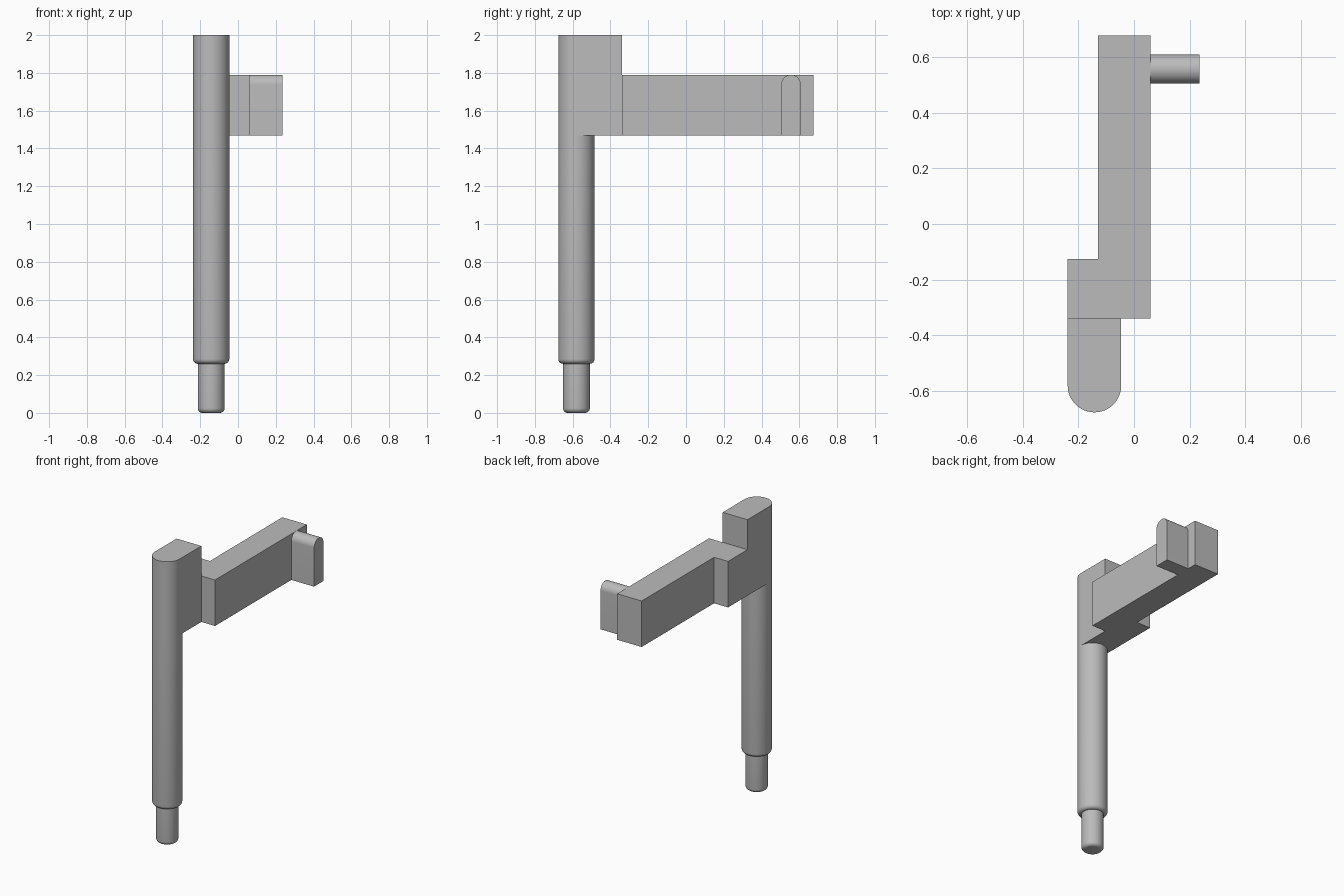
import bpy, bmesh
from math import pi, sin, cos, radians
from mathutils import Matrix, Vector

cube = bpy.data.objects.get("Cube")
if cube:
    bpy.data.objects.remove(cube, do_unlink=True)

grey = bpy.data.materials.new("plain grey")
grey.use_nodes = True
grey.diffuse_color = (0.5, 0.5, 0.5, 1)
grey.node_tree.nodes["Principled BSDF"].inputs["Base Color"].default_value = (0.5, 0.5, 0.5, 1)

# Main dimensions
SHAFT_X, SHAFT_Y, SHAFT_R = -0.142, -0.58, 0.096
LEFT, RIGHT = SHAFT_X - SHAFT_R, SHAFT_X + SHAFT_R
ARM_LEFT, ARM_RIGHT = -0.13, 0.06
HEAD_BACK, STEP_BACK, ARM_BACK = -0.34, -0.125, 0.676
ARM_LOW, ARM_TOP, HEAD_TOP = 1.468, 1.79, 2.0


def finish(bm, name):
    bmesh.ops.remove_doubles(bm, verts=bm.verts, dist=1e-5)
    bmesh.ops.recalc_face_normals(bm, faces=bm.faces)
    mesh = bpy.data.meshes.new(name)
    bm.to_mesh(mesh)
    bm.free()
    mesh.materials.append(grey)
    obj = bpy.data.objects.new(name, mesh)
    bpy.context.collection.objects.link(obj)
    return obj


def select(obj):
    bpy.ops.object.select_all(action="DESELECT")
    obj.select_set(True)
    bpy.context.view_layer.objects.active = obj


def arc(cx, cy, r, start, end, steps):
    angles = [radians(start + (end - start) * i / steps) for i in range(steps + 1)]
    return [(cx + r * cos(a), cy + r * sin(a)) for a in angles]


def prism(name, points, direction):
    """Extrude a closed outline of 3D points along a direction."""
    bm = bmesh.new()
    face = bm.faces.new([bm.verts.new(p) for p in points])
    extruded = bmesh.ops.extrude_face_region(bm, geom=[face], use_keep_orig=True)
    verts = [v for v in extruded["geom"] if isinstance(v, bmesh.types.BMVert)]
    bmesh.ops.translate(bm, verts=verts, vec=Vector(direction))
    return finish(bm, name)


def lathe(name, profile, steps=64):
    """Spin a radius/height profile around the shaft axis."""
    bm = bmesh.new()
    verts = [bm.verts.new((r, 0, z)) for r, z in profile]
    edges = [bm.edges.new(pair) for pair in zip(verts, verts[1:])]
    bmesh.ops.spin(bm, geom=verts + edges, cent=(0, 0, 0), axis=(0, 0, 1),
                   angle=2 * pi, steps=steps)
    bmesh.ops.transform(bm, matrix=Matrix.Translation((SHAFT_X, SHAFT_Y, 0)), verts=bm.verts)
    return finish(bm, name)


def fuse(target, other):
    mod = target.modifiers.new("Union", "BOOLEAN")
    mod.operation, mod.solver, mod.object = "UNION", "EXACT", other
    select(target)
    bpy.ops.object.modifier_apply(modifier=mod.name)
    bpy.data.objects.remove(other, do_unlink=True)


# Shaft with a narrower tip, both with rounded lower rims
TIP_R, TIP_TOP, FILLET = 0.071, 0.26, 0.025
profile = [(0, 0)]
profile += arc(TIP_R - FILLET, FILLET, FILLET, -90, 0, 6)
profile += [(TIP_R, TIP_TOP)]
profile += arc(SHAFT_R - FILLET, TIP_TOP + FILLET, FILLET, -90, 0, 6)
profile += [(SHAFT_R, ARM_LOW)]
shaft = lathe("shaft", profile)

# Upright head, rounded at the front
outline = arc(SHAFT_X, SHAFT_Y, SHAFT_R, 180, 360, 32) + [(RIGHT, HEAD_BACK), (LEFT, HEAD_BACK)]
bracket = prism("bracket", [(x, y, ARM_LOW) for x, y in outline], (0, 0, HEAD_TOP - ARM_LOW))

# Offset arm with its wider step behind the head
outline = [(LEFT, HEAD_BACK), (ARM_RIGHT, HEAD_BACK), (ARM_RIGHT, ARM_BACK),
           (ARM_LEFT, ARM_BACK), (ARM_LEFT, STEP_BACK), (LEFT, STEP_BACK)]
arm = prism("arm", [(x, y, ARM_LOW) for x, y in outline], (0, 0, ARM_TOP - ARM_LOW))

# Side tab with a rounded top
TAB_Y, TAB_R, TAB_END = 0.556, 0.052, 0.236
outline = [(TAB_Y - TAB_R, ARM_LOW), (TAB_Y + TAB_R, ARM_LOW)]
outline += arc(TAB_Y, ARM_TOP - TAB_R, TAB_R, 0, 180, 24)
tab = prism("side_tab", [(ARM_RIGHT, y, z) for y, z in outline], (TAB_END - ARM_RIGHT, 0, 0))

fuse(bracket, arm)
fuse(bracket, tab)

for obj in (shaft, bracket):
    select(obj)
    bpy.ops.object.shade_smooth_by_angle(angle=radians(30))
